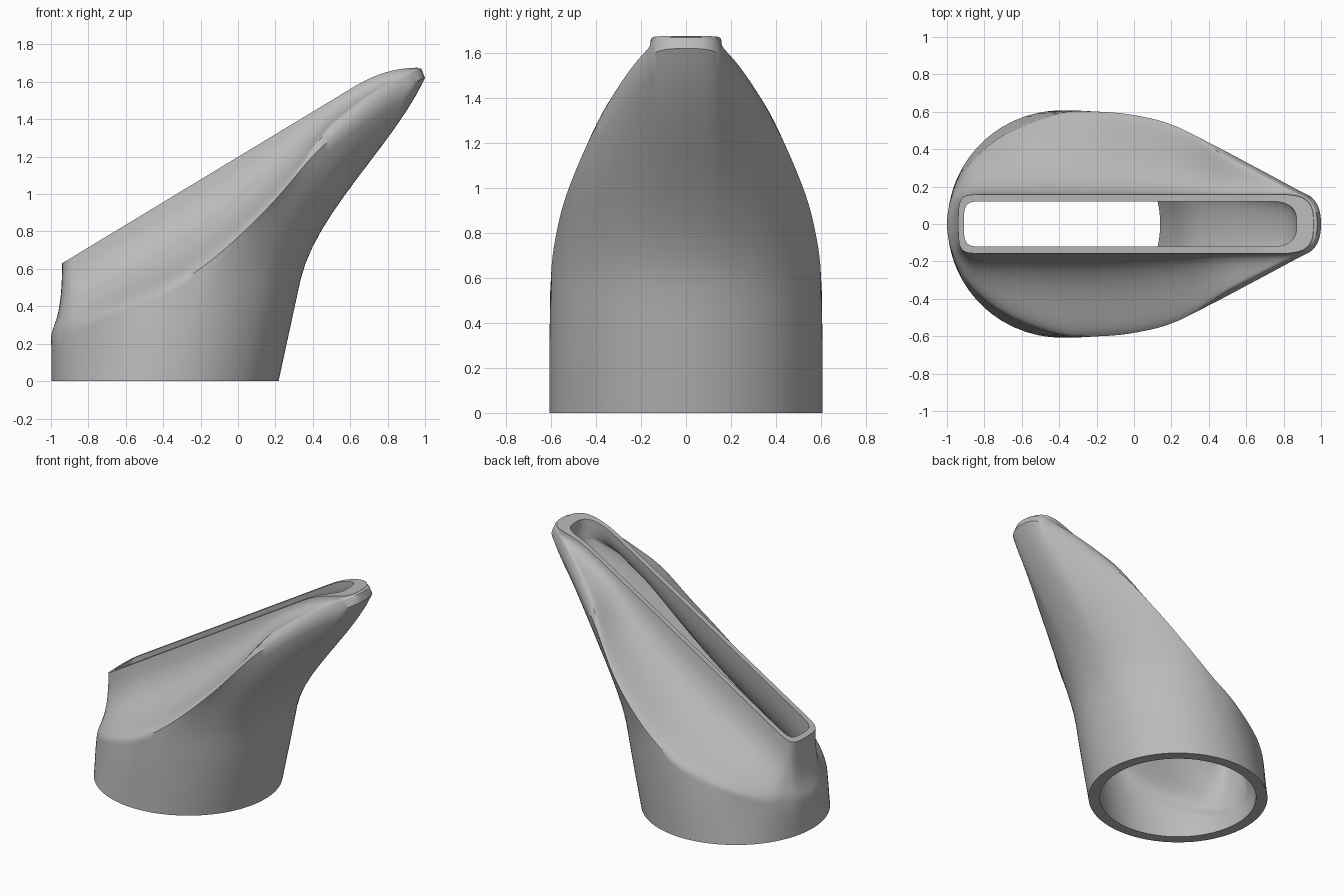
import bpy, bmesh, math
from mathutils import Vector

cube = bpy.data.objects.get("Cube")
if cube:
    bpy.data.objects.remove(cube, do_unlink=True)

CENTRE_X, OUTER_R, INNER_R = -0.39, 0.607, 0.53

# Half outline: base angle, shoulder x y z, slot rim x y
ROWS = [
    (180, -1.0, 0, .23, -.94, 0),
    (168, -.983, .12, .235, -.935, .10),
    (160, -.945, .21, .25, -.91, .145),
    (147, -.865, .34, .28, -.85, .157),
    (127, -.68, .485, .36, -.68, .157),
    (97, -.40, .592, .48, -.40, .157),
    (84, -.19, .60, .61, -.20, .157),
    (75, 0, .582, .77, 0, .157),
    (62, .20, .532, .97, .20, .157),
    (44, .42, .425, 1.225, .42, .157),
    (33, .60, .33, 1.38, .60, .157),
    (24, .75, .25, 1.49, .74, .157),
    (17, .88, .18, 1.565, .84, .155),
    (13, .95, .142, 1.60, .91, .135),
    (8, .988, .085, 1.617, .95, .085),
    (0, 1.0, 0, 1.62, .96, 0),
]


def rim_height(x):
    """Sloping slot plane that levels off at the tip."""
    return .63 + .605 * (x + .94) - .9 * max(0, x - .62) ** 2


def ramp(x, lo, hi):
    t = min(1, max(0, (x - lo) / (hi - lo)))
    return t * t * (3 - 2 * t)


def spline(a, b, c, d, t):
    return (b * 2 + (c - a) * t + (a * 2 - b * 5 + c * 4 - d) * t * t
            + (b * 3 - a - c * 3 + d) * t ** 3) * .5


def smooth_loop(points, subdivisions=5):
    n = len(points)
    return [spline(points[i - 1], points[i], points[(i + 1) % n],
                   points[(i + 2) % n], k / subdivisions)
            for i in range(n) for k in range(subdivisions)]


def full_loop(half):
    """Mirror a half outline across y and smooth it."""
    other = [Vector((p.x, -p.y, p.z)) for p in half[-2:0:-1]]
    return smooth_loop(half + other)


def lean(z):
    """Sideways shift of the tube: slight, then a bend, then straight."""
    s = z / 1.62
    return .78 * (.45 * s + .55 * ramp(s, .33, 1.1) / ramp(1, .33, 1.1))


def tube_rings(radius, top, steps):
    """Round tube swept sideways, easing into the shoulder outline."""
    rings = []
    for k in range(steps + 1):
        s = k / steps
        ring = []
        for d, t in zip(directions, top):
            base = Vector((CENTRE_X, 0, 0)) + d * radius
            share = ramp(d.x, -1, -.6)
            end_gap = Vector((t.x - base.x - share * lean(t.z), t.y - base.y))
            ring.append(Vector((
                base.x + share * lean(t.z * s) + end_gap.x * s ** 4,
                base.y + end_gap.y * s ** 4, t.z * s)))
        rings.append(ring)
    return rings


def hollow_rings(low, high, steps):
    """Concave flank from the shoulder to the slot rim."""
    rings = []
    for k in range(1, steps + 1):
        t = k / steps
        ring = []
        for a, d in zip(low, high):
            h = d.z - a.z
            b = a.lerp(d, .12)
            c = d.lerp(a, .03)
            b.z, c.z = a.z + .21 * h, a.z + .20 * h
            ring.append(a * (1 - t) ** 3 + b * 3 * t * (1 - t) ** 2
                        + c * 3 * t * t * (1 - t) + d * t ** 3)
        rings.append(ring)
    return rings


# Guide loops
angles = full_loop([Vector((math.cos(math.radians(r[0])),
                            math.sin(math.radians(r[0])), 0)) for r in ROWS])
directions = [a.normalized() for a in angles]
shoulder = full_loop([Vector(r[1:4]) for r in ROWS])
rim = full_loop([Vector((r[4], r[5], 0)) for r in ROWS])
for p in rim:
    p.z = rim_height(p.x)

# Narrow edge band that grows towards the tip
band = []
for p in shoulder:
    f = ramp(p.x, .28, .55)
    band.append(Vector((p.x - .02 * f, p.y * (1 - .05 * f), p.z + .05 * f)))

# Inner loops, one wall thickness in
inner_shoulder = [Vector((p.x * .915 - .06 * ramp(p.x, 0, 1), p.y * .86,
                          p.z - .09)) for p in shoulder]
inner_rim = []
for p in rim:
    x = p.x + .03 * ramp(-p.x, .6, .9) - .09 * ramp(p.x, .5, .95)
    inner_rim.append(Vector((x, p.y * .77, rim_height(x))))

# One continuous closed skin: outside up, over the rim, inside down
rings = tube_rings(OUTER_R, shoulder, 18)
rings.append(band)
rings += hollow_rings(band, rim, 14)
rings.append(inner_rim)
inside = tube_rings(INNER_R, inner_shoulder, 18)
inside += hollow_rings(inner_shoulder, inner_rim, 14)[:-1]
rings += inside[::-1]

bm = bmesh.new()
loops = [[bm.verts.new(p) for p in ring] for ring in rings]
count = len(shoulder)
for i, low in enumerate(loops):
    high = loops[(i + 1) % len(loops)]
    for j in range(count):
        k = (j + 1) % count
        bm.faces.new((low[j], low[k], high[k], high[j]))
bmesh.ops.remove_doubles(bm, verts=bm.verts, dist=.0003)
bmesh.ops.recalc_face_normals(bm, faces=bm.faces)
mesh = bpy.data.meshes.new("nozzle_body")
bm.to_mesh(mesh)
bm.free()

nozzle = bpy.data.objects.new("nozzle_body", mesh)
bpy.context.collection.objects.link(nozzle)

# Plain grey plastic
grey = bpy.data.materials.new("grey plastic")
grey.use_nodes = True
colour = (.5, .5, .5, 1)
grey.diffuse_color = colour
for node in grey.node_tree.nodes:
    if node.type == 'BSDF_PRINCIPLED':
        node.inputs["Base Color"].default_value = colour
mesh.materials.append(grey)

bpy.ops.object.select_all(action='DESELECT')
nozzle.select_set(True)
bpy.context.view_layer.objects.active = nozzle
bpy.ops.object.shade_smooth_by_angle(angle=math.radians(42))
